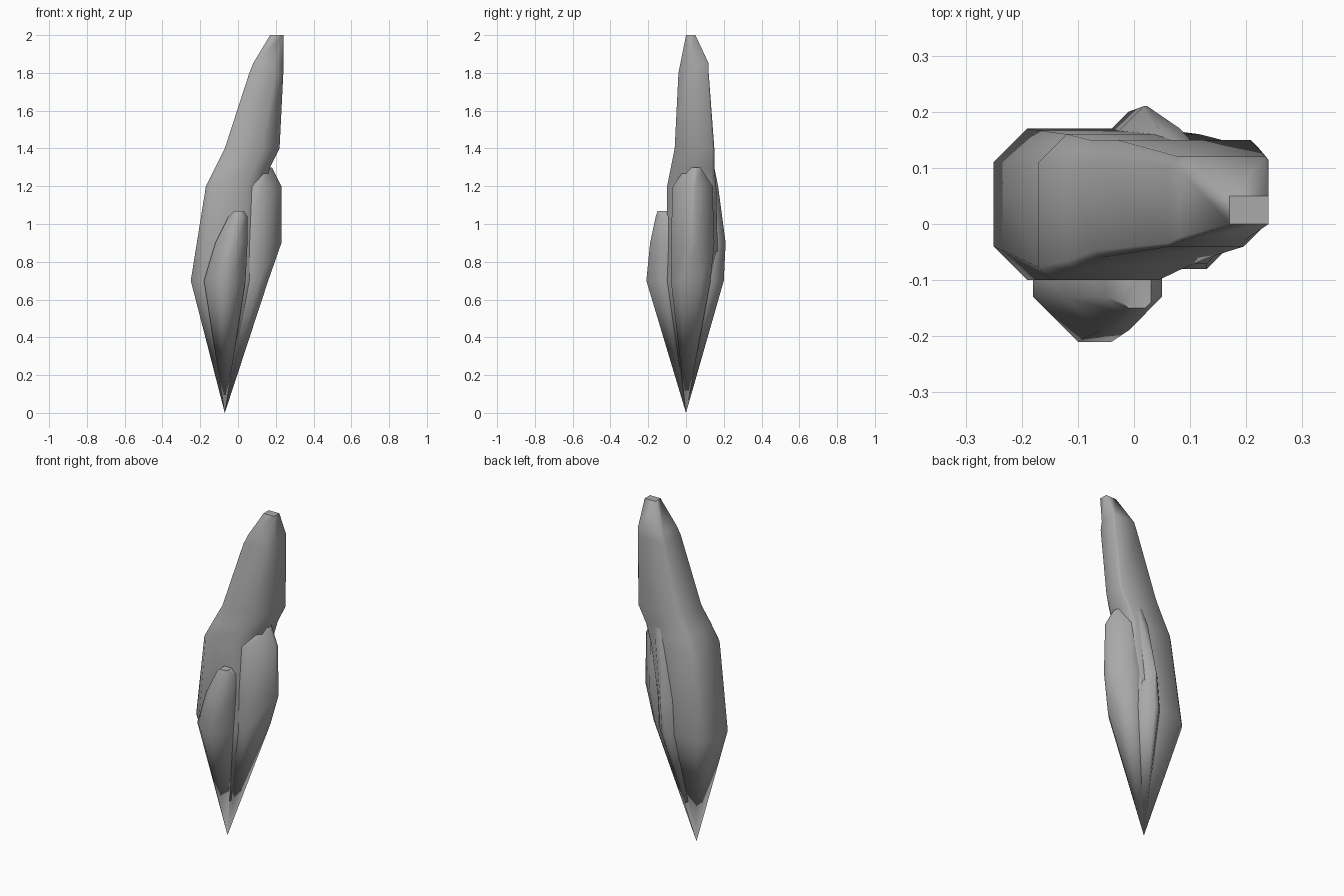
import bpy, bmesh, math

cube = bpy.data.objects.get("Cube")
if cube:
    bpy.data.objects.remove(cube, do_unlink=True)

stone = bpy.data.materials.new("grey stone")
stone.use_nodes = True
grey = (0.4, 0.4, 0.4, 1)
stone.diffuse_color = grey
bsdf = stone.node_tree.nodes["Principled BSDF"]
bsdf.inputs["Base Color"].default_value = grey
bsdf.inputs["Roughness"].default_value = 0.9

TIP = (-0.07, 0, 0)


def section(left, right, front, back, cuts):
    """Rectangle with a separate cut on each corner."""
    front_left, front_right, back_right, back_left = cuts
    return [(left + front_left, front), (right - front_right, front),
            (right, front + front_right), (right, back - back_right),
            (right - back_right, back), (left + back_left, back),
            (left, back - back_left), (left, front + front_left)]


def shard(name, levels, skew=(1, 1, 1, 1)):
    """Loft from the shared bottom tip through cut-corner sections.
    The corner cuts start equal and reach the skew halfway up."""
    bm = bmesh.new()
    tip = bm.verts.new(TIP)
    bottom, top = levels[0][0], levels[-1][0]
    rings = []
    for z, left, right, front, back, cut in levels:
        blend = min(1, 2 * (z - bottom) / (top - bottom))
        cuts = [cut * (1 + (corner - 1) * blend) for corner in skew]
        outline = section(left, right, front, back, cuts)
        rings.append([bm.verts.new((x, y, z)) for x, y in outline])
    for i in range(8):
        j = (i + 1) % 8
        bm.faces.new((tip, rings[0][j], rings[0][i]))
        for low, high in zip(rings, rings[1:]):
            bm.faces.new((low[i], low[j], high[j], high[i]))
    bm.faces.new(rings[-1])
    bmesh.ops.remove_doubles(bm, verts=bm.verts, dist=0.001)
    bmesh.ops.recalc_face_normals(bm, faces=bm.faces)
    mesh = bpy.data.meshes.new(name)
    bm.to_mesh(mesh)
    bm.free()
    mesh.materials.append(stone)
    obj = bpy.data.objects.new(name, mesh)
    bpy.context.collection.objects.link(obj)
    bpy.ops.object.select_all(action='DESELECT')
    obj.select_set(True)
    bpy.context.view_layer.objects.active = obj
    bpy.ops.object.shade_smooth_by_angle(angle=math.radians(55))


# Each level: height, x range, y range, corner cut
# Tall leaning spire
shard("main_spire", [
    (0.7, -0.25, 0.1, -0.1, 0.17, 0.06),
    (1.2, -0.17, 0.14, -0.1, 0.16, 0.05),
    (1.3, -0.12, 0.17, -0.08, 0.15, 0.04),
    (1.4, -0.07, 0.22, -0.06, 0.15, 0.04),
    (1.8, 0.06, 0.24, -0.04, 0.12, 0.02),
    (1.85, 0.08, 0.24, -0.03, 0.12, 0.02),
    (2, 0.17, 0.24, 0, 0.05, 0)], skew=(0.3, 2.2, 0.3, 1))

# Short rounded lobe on the front
shard("front_lobe", [
    (0.7, -0.18, 0.04, -0.21, 0, 0.08),
    (0.9, -0.12, 0.05, -0.19, 0, 0.06),
    (1.04, -0.05, 0.05, -0.16, 0, 0.03),
    (1.07, -0.02, 0.03, -0.15, -0.05, 0.01)])

# Broad lobe on the left side
shard("left_lobe", [
    (0.7, -0.04, 0.16, -0.08, 0.13, 0.05),
    (0.9, -0.03, 0.23, -0.08, 0.15, 0.06),
    (1.2, 0.03, 0.23, -0.07, 0.14, 0.05),
    (1.3, 0.09, 0.18, 0, 0.1, 0.02)], skew=(0.8, 2, 1.8, 1))

# Narrow ridge on the back
shard("back_ridge", [
    (0.7, -0.07, 0.08, 0, 0.2, 0.06),
    (0.9, -0.06, 0.07, 0, 0.21, 0.06),
    (1.2, 0, 0.1, 0.03, 0.17, 0.03),
    (1.4, 0.06, 0.13, 0.06, 0.13, 0.02)], skew=(1, 1, 0.6, 1.5))
